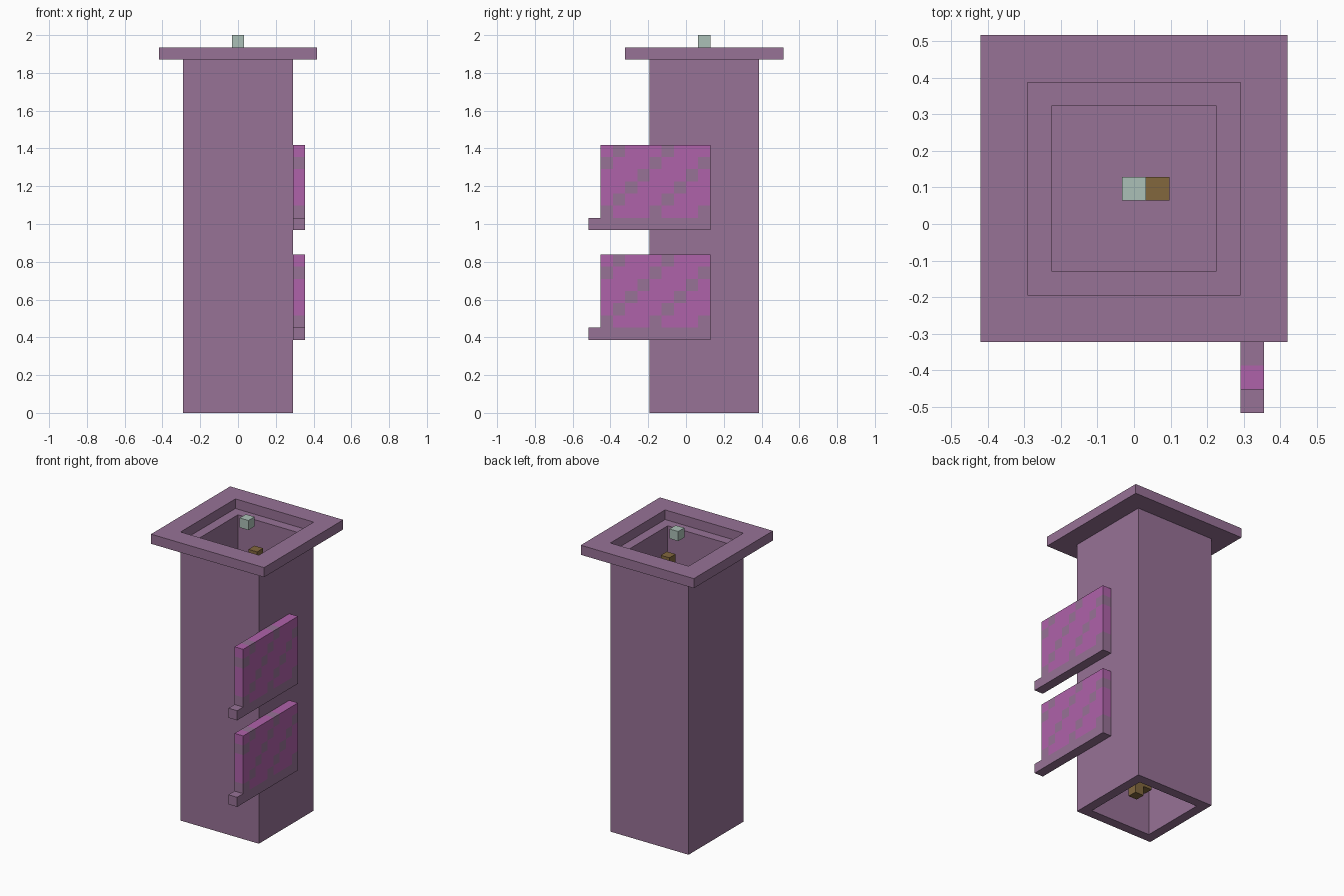
import bpy, bmesh
from mathutils import Vector

U = 2 / 31          # one block unit
MID_Y = 1.5         # centre line of the shaft, in units

if "Cube" in bpy.data.objects:
    bpy.data.objects.remove(bpy.data.objects["Cube"], do_unlink=True)


def material(name, rgb):
    m = bpy.data.materials.new(name)
    m.use_nodes = True
    m.diffuse_color = (*rgb, 1)
    m.node_tree.nodes["Principled BSDF"].inputs["Base Color"].default_value = (*rgb, 1)
    return m


purple = material("dusty purple", (0.31, 0.168, 0.305))
magenta = material("magenta", (0.43, 0.122, 0.40))
mint = material("pale mint", (0.41, 0.53, 0.475))
brown = material("brown", (0.223, 0.136, 0.048))


def finish(name, bm, *mats):
    bmesh.ops.scale(bm, vec=(U, U, U), verts=bm.verts)
    bmesh.ops.recalc_face_normals(bm, faces=bm.faces)
    mesh = bpy.data.meshes.new(name)
    bm.to_mesh(mesh)
    bm.free()
    for m in mats:
        mesh.materials.append(m)
    obj = bpy.data.objects.new(name, mesh)
    bpy.context.collection.objects.link(obj)
    return obj


def box_mesh(lo, hi):
    lo, hi = Vector(lo), Vector(hi)
    bm = bmesh.new()
    bmesh.ops.create_cube(bm, size=1)
    bmesh.ops.scale(bm, vec=hi - lo, verts=bm.verts)
    bmesh.ops.translate(bm, vec=(lo + hi) / 2, verts=bm.verts)
    return bm


def box(name, lo, hi, mat):
    return finish(name, box_mesh(lo, hi), mat)


def square_tube(name, outer, inner, z0, z1, mat):
    """Square ring profile extruded upward."""
    bm = bmesh.new()
    corners = [(-1, -1), (1, -1), (1, 1), (-1, 1)]
    loops = [[bm.verts.new((x * r, MID_Y + y * r, z)) for x, y in corners]
             for r, z in ((outer, z0), (outer, z1), (inner, z1), (inner, z0))]
    for a, b in zip(loops, loops[1:] + loops[:1]):
        for i in range(4):
            j = (i + 1) % 4
            bm.faces.new((a[i], a[j], b[j], b[i]))
    return finish(name, bm, mat)


def sign_panel(name, z0):
    """Panel cut into unit cells, with diagonal bands of the second colour."""
    y0, y1, z1 = -7, 2, z0 + 6
    bm = box_mesh((4.5, y0, z0), (5.5, y1, z1))
    cuts = [((0, y, 0), (0, 1, 0)) for y in range(y0 + 1, y1)]
    cuts += [((0, 0, z), (0, 0, 1)) for z in range(z0 + 1, z1)]
    for co, no in cuts:
        bmesh.ops.bisect_plane(bm, geom=bm.verts[:] + bm.edges[:] + bm.faces[:],
                               plane_co=co, plane_no=no)
    for f in bm.faces:
        c = f.calc_center_median()
        column = min(int(c.y - y0), 8)
        row = min(int(z1 - c.z), 5)
        f.material_index = 1 if (column + row) % 4 == 1 else 0
    return finish(name, bm, magenta, purple)


# Hollow shaft with its wider top collar and a hidden inner floor
square_tube("shaft", 4.5, 3.5, 0, 29, purple)
square_tube("top_collar", 6.5, 4.5, 29, 30, purple)
box("inner_floor", (-3.5, MID_Y - 3.5, 14), (3.5, MID_Y + 3.5, 15), purple)

# Two side panels, each on a longer ledge
for label, z in (("lower", 6), ("upper", 15)):
    box(label + "_ledge", (4.5, -8, z), (5.5, 2, z + 1), purple)
    sign_panel(label + "_panel", z + 1)

# Inner rod with a side lug, and the small block above the opening
box("inner_rod", (0.5, 1, 1), (1.5, 2, 28), brown)
box("rod_lug", (-0.5, 1, 2), (0.5, 2, 3), brown)
box("top_block", (-0.5, 1, 30), (0.5, 2, 31), mint)
